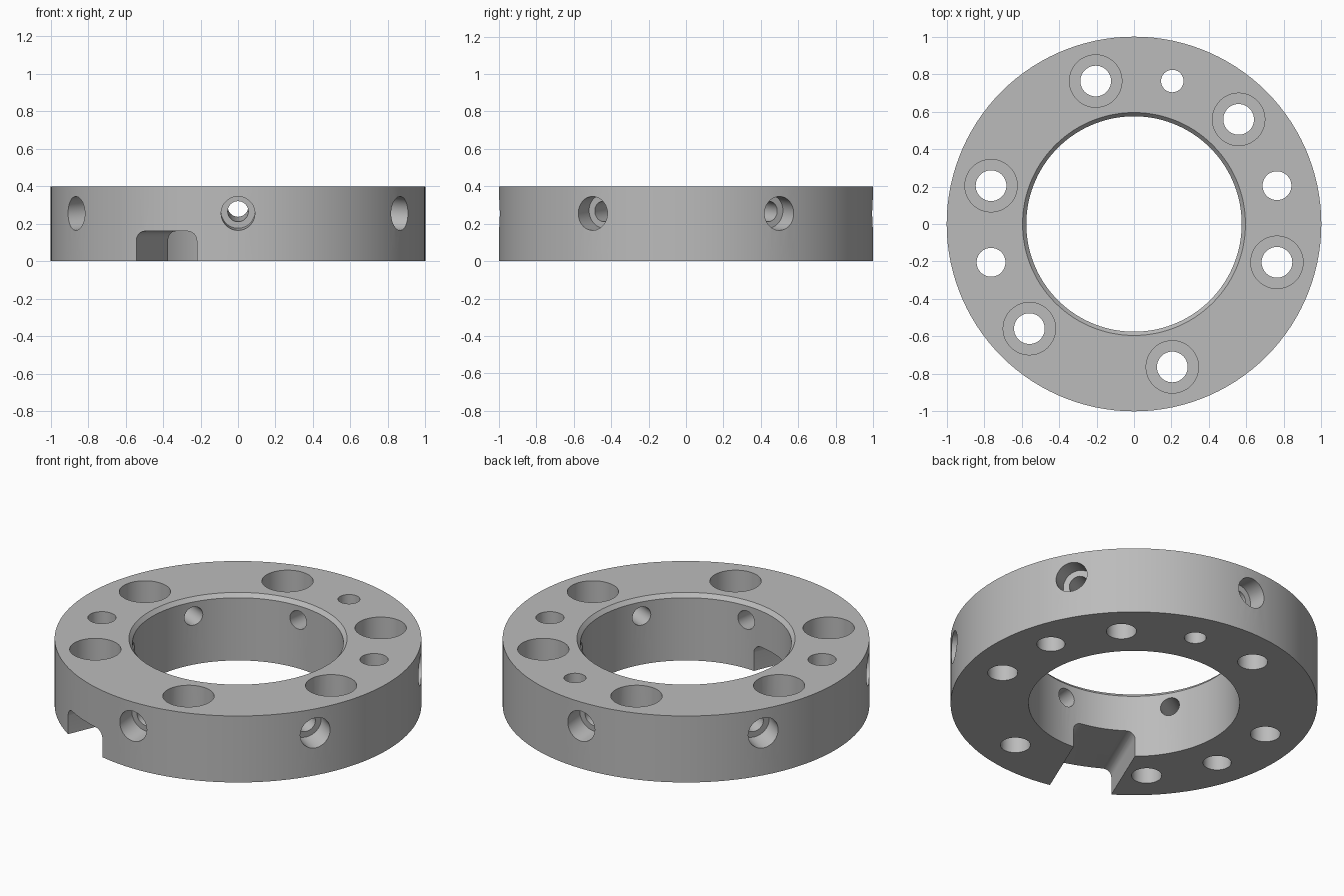
import bpy, bmesh
from math import radians, cos, sin, pi
from mathutils import Matrix, Vector

cube = bpy.data.objects.get("Cube")
if cube:
    bpy.data.objects.remove(cube, do_unlink=True)

HEIGHT = 0.4
BORE = 0.575

grey = bpy.data.materials.new("machined grey")
grey.use_nodes = True
grey.diffuse_color = (0.5, 0.5, 0.5, 1)
grey.node_tree.nodes["Principled BSDF"].inputs["Base Color"].default_value = grey.diffuse_color


def make_object(name, bm):
    bmesh.ops.remove_doubles(bm, verts=bm.verts, dist=1e-5)
    bmesh.ops.recalc_face_normals(bm, faces=bm.faces)
    mesh = bpy.data.meshes.new(name)
    bm.to_mesh(mesh)
    bm.free()
    mesh.materials.append(grey)
    obj = bpy.data.objects.new(name, mesh)
    bpy.context.collection.objects.link(obj)
    return obj


def lathe(name, profile, segments, closed=False):
    """Revolve (radius, z) points about z."""
    bm = bmesh.new()
    verts = [bm.verts.new((r, 0, z)) for r, z in profile]
    pairs = list(zip(verts, verts[1:]))
    if closed:
        pairs.append((verts[-1], verts[0]))
    edges = [bm.edges.new(p) for p in pairs]
    bmesh.ops.spin(bm, geom=verts + edges, cent=(0, 0, 0), axis=(0, 0, 1),
                   angle=2 * pi, steps=segments)
    return make_object(name, bm)


def stepped_pin(name, sections, start, end):
    """Cutter of stacked cylinders; sections are (radius, top z)."""
    points, z = [(0, start)], start
    for radius, top in sections:
        points += [(radius, z), (radius, top)]
        z = top
    return lathe(name, points + [(0, end)], 48)


def cut(target, cutter):
    cutter.hide_render = True
    mod = target.modifiers.new("cut", "BOOLEAN")
    mod.operation = "DIFFERENCE"
    mod.solver = "EXACT"
    mod.object = cutter
    bpy.context.view_layer.objects.active = target
    bpy.ops.object.modifier_apply(modifier=mod.name)
    bpy.data.objects.remove(cutter, do_unlink=True)


# Ring body with a chamfered upper bore edge
ring = lathe("flange_ring", [(BORE, 0), (1, 0), (1, HEIGHT), (0.595, HEIGHT),
                             (BORE, HEIGHT - 0.023)], 120, closed=True)

# Vertical bolt holes: counterbored, plain and a small locating hole
top = HEIGHT + 0.1
counterbored = [(0.082, HEIGHT - 0.18), (0.14, top)]
bolt_holes = [(a, counterbored) for a in (45, 105, 165, 225, 285, 345)]
bolt_holes += [(a, [(0.077, top)]) for a in (15, 195)]
bolt_holes.append((75, [(0.06, top)]))
for angle, sections in bolt_holes:
    pin = stepped_pin("bolt_hole_cutter", sections, -0.1, top)
    a = radians(angle)
    pin.data.transform(Matrix.Translation((0.79 * cos(a), 0.79 * sin(a), 0)))
    cut(ring, pin)

# Six stepped side holes, sloping slightly upward towards the bore
for angle in range(30, 390, 60):
    pin = stepped_pin("side_hole_cutter", [(0.055, -0.12), (0.09, 0.2)], -0.55, 0.2)
    tilt = Matrix.Rotation(radians(95), 4, "Y")
    place = Matrix.Translation(Vector((1, 0, 0.255)))
    pin.data.transform(Matrix.Rotation(radians(angle), 4, "Z") @ place @ tilt)
    cut(ring, pin)

# Radial slot across the underside with rounded upper corners
half, depth, fillet = 0.175, 0.16, 0.05
outline = [(-half, -0.1), (half, -0.1)]
for centre, first in ((half - fillet, 0), (fillet - half, 90)):
    for step in range(9):
        a = radians(first + step * 90 / 8)
        outline.append((centre + fillet * cos(a), depth - fillet + fillet * sin(a)))
bm = bmesh.new()
face = bm.faces.new([bm.verts.new((0.3, y, z)) for y, z in outline])
sweep = bmesh.ops.extrude_face_region(bm, geom=[face], use_keep_orig=True)
bmesh.ops.translate(bm, vec=(0.9, 0, 0),
                    verts=[v for v in sweep["geom"] if isinstance(v, bmesh.types.BMVert)])
slot = make_object("slot_cutter", bm)
slot.data.transform(Matrix.Rotation(radians(247.2), 4, "Z"))
cut(ring, slot)

# Smooth walls, crisp edges
bpy.ops.object.select_all(action="DESELECT")
ring.select_set(True)
bpy.context.view_layer.objects.active = ring
bpy.ops.object.shade_smooth_by_angle(angle=radians(30))
